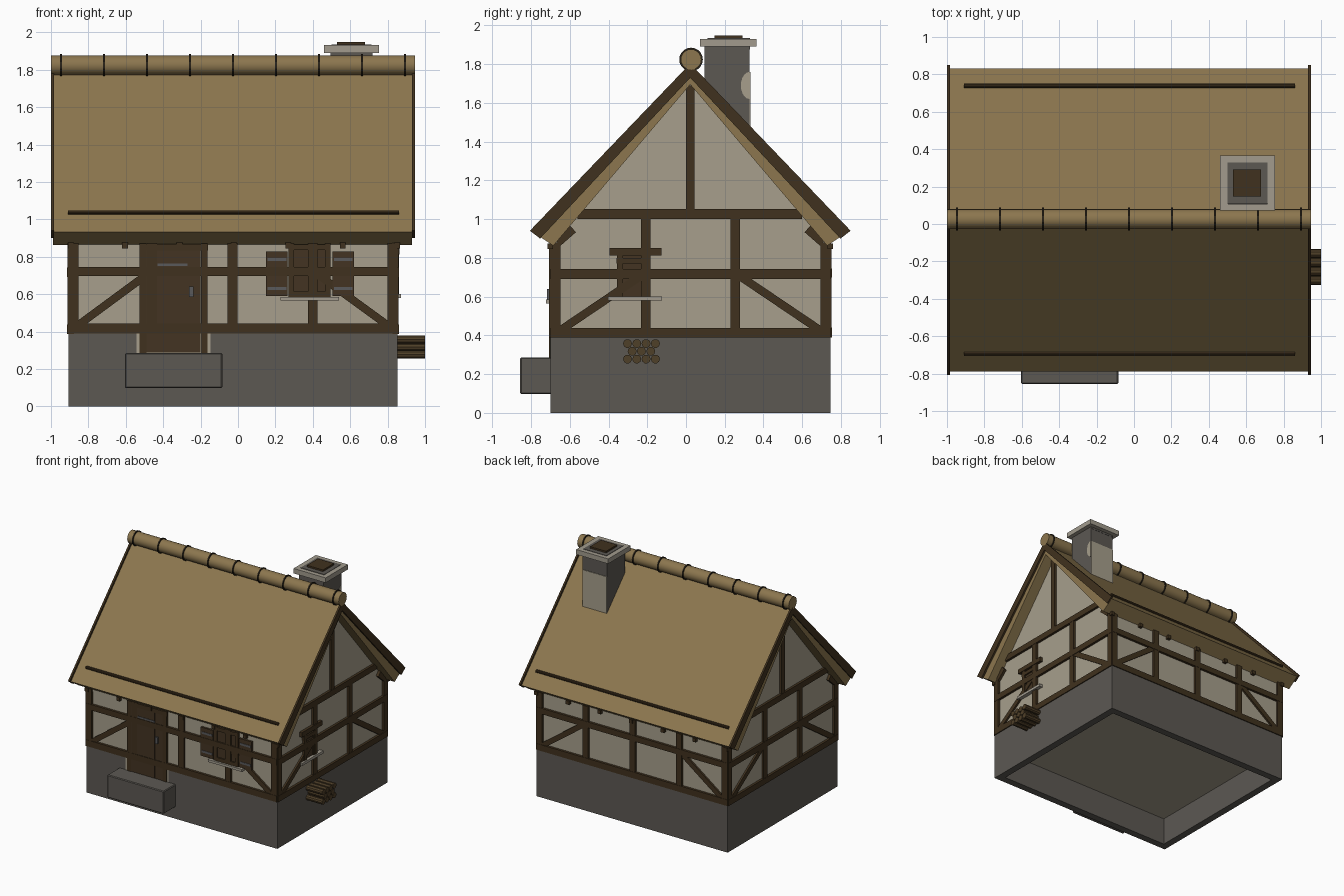
import bpy, bmesh, math
from mathutils import Matrix, Vector

if "Cube" in bpy.data.objects:
    bpy.data.objects.remove(bpy.data.objects["Cube"])


def material(name, r, g, b):
    m = bpy.data.materials.new(name)
    m.use_nodes = True
    m.diffuse_color = (r, g, b, 1)
    m.node_tree.nodes["Principled BSDF"].inputs["Base Color"].default_value = (r, g, b, 1)
    return m


THATCH = material("thatch straw", 0.262, 0.182, 0.077)
PLASTER = material("plaster", 0.385, 0.345, 0.262)
STONE = material("dark stone", 0.107, 0.098, 0.086)
PALE = material("pale stone", 0.36, 0.33, 0.27)
TIMBER = material("dark timber", 0.051, 0.031, 0.013)
PLANK = material("plank brown", 0.056, 0.034, 0.016)
LOG = material("log brown", 0.078, 0.05, 0.021)
IRON = material("iron", 0.10, 0.10, 0.105)
BINDING = material("black binding", 0.022, 0.016, 0.009)

# Outer wall planes and ridge line
X0, X1, Y0, Y1 = -0.905, 0.852, -0.70, 0.745
CY = 0.022


def finish(name, bm, mat, smooth=False):
    bmesh.ops.recalc_face_normals(bm, faces=bm.faces)
    me = bpy.data.meshes.new(name)
    bm.to_mesh(me)
    bm.free()
    me.materials.append(mat)
    if smooth:
        for p in me.polygons:
            p.use_smooth = True
        me.set_sharp_from_angle(angle=math.radians(35))
    ob = bpy.data.objects.new(name, me)
    bpy.context.scene.collection.objects.link(ob)
    return ob


def box(x0, x1, y0, y1, z0, z1):
    centre = Vector((x0 + x1, y0 + y1, z0 + z1)) / 2
    return Matrix.Translation(centre) @ Matrix.Diagonal((x1 - x0, y1 - y0, z1 - z0, 1))


def boxes(name, mat, mats):
    bm = bmesh.new()
    for m in mats:
        bmesh.ops.create_cube(bm, size=1, matrix=m)
    return finish(name, bm, mat)


def rods(name, mat, items, r, sides=16):
    # each item: x start, x end, y, z
    bm = bmesh.new()
    for x0, x1, y, z in items:
        m = Matrix.Translation(((x0 + x1) / 2, y, z)) @ Matrix.Rotation(math.pi / 2, 4, 'Y')
        bmesh.ops.create_cone(bm, cap_ends=True, segments=sides, radius1=r, radius2=r,
                              depth=x1 - x0, matrix=m)
    return finish(name, bm, mat, True)


def prism(name, mat, profile, x0, x1):
    # y-z profile extruded along x
    bm = bmesh.new()
    f = bm.faces.new([bm.verts.new((x0, y, z)) for y, z in profile])
    ext = bmesh.ops.extrude_face_region(bm, geom=[f])
    bmesh.ops.translate(bm, vec=(x1 - x0, 0, 0),
                        verts=[v for v in ext["geom"] if isinstance(v, bmesh.types.BMVert)])
    return finish(name, bm, mat)


def bar(side, u0, z0, u1, z1, w, out=0.006, d=0.035):
    # timber lying on a wall from (u0, z0) to (u1, z1)
    a, length = math.atan2(z1 - z0, u1 - u0), math.hypot(u1 - u0, z1 - z0)
    u, z = (u0 + u1) / 2, (z0 + z1) / 2
    if side in ("front", "back"):
        y = Y0 - out + d / 2 if side == "front" else Y1 + out - d / 2
        return (Matrix.Translation((u, y, z)) @ Matrix.Rotation(-a, 4, 'Y')
                @ Matrix.Diagonal((length, d, w, 1)))
    x = X0 - out + d / 2 if side == "left" else X1 + out - d / 2
    return (Matrix.Translation((x, u, z)) @ Matrix.Rotation(a, 4, 'X')
            @ Matrix.Diagonal((d, length, w, 1)))


# Hollow stone plinth
T = 0.06
boxes("stone_plinth", STONE, [
    box(X0, X1, Y0, Y0 + T, 0, 0.39), box(X0, X1, Y1 - T, Y1, 0, 0.39),
    box(X0, X0 + T, Y0 + T, Y1 - T, 0, 0.39), box(X1 - T, X1, Y0 + T, Y1 - T, 0, 0.39)])
boxes("floor", PLASTER, [box(X0 + T, X1 - T, Y0 + T, Y1 - T, 0.23, 0.36)])

# Plaster walls with gables
prism("plaster_walls", PLASTER,
      [(Y0 + .012, .36), (Y1 - .012, .36), (Y1 - .012, .875), (CY, 1.71), (Y0 + .012, .875)],
      X0 + .012, X1 - .012)

# Timber framing on the long walls
for side in ("front", "back"):
    parts = [bar(side, x, .39, x, .872, .052) for x in (-.88, -.46, -.03, .40, .825)]
    parts += [bar(side, X0, z, X1, z, w, .008) for z, w in ((.416, .052), (.722, .048))]
    parts += [bar(side, -.86, .43, -.48, .71, .042, .003), bar(side, .805, .43, .42, .71, .042, .003)]
    boxes(side + "_timber_frame", TIMBER, parts)

# Timber framing on the gables
for side in ("left", "right"):
    parts = [bar(side, y, .39, y, top, .05) for y, top in
             ((Y0 + .026, .88), (-.207, 1.03), (.255, 1.03), (Y1 - .026, .88))]
    parts += [bar(side, CY, 1.03, CY, 1.69, .046)]
    parts += [bar(side, a, z, b, z, .05, .008) for a, b, z in
              ((Y0, Y1, .413), (Y0, Y1, .717), (-.56, .60, 1.027))]
    for s in (-1, 1):
        parts += [bar(side, CY + s * .665, .43, CY + s * .25, .71, .042, .003),
                  bar(side, CY + s * .69, .885, CY + s * .61, .955, .06, .010)]
    boxes(side + "_timber_frame", TIMBER, parts)

# Rafter tails under the eaves
boxes("rafter_tails", TIMBER, [box(x - .015, x + .015, y - .014, y + .014, .845, .875)
                               for x in (-.895 + i * .291 for i in range(7)) for y in (Y0, Y1)])

# Thatched roof, thinner toward the ridge
half = [(.81, .932), (.707, .863)]
prism("thatched_roof", THATCH,
      [(CY, 1.78)] + [(CY + y, z) for y, z in half] + [(CY, 1.695)]
      + [(CY - y, z) for y, z in reversed(half)], -.99, .93)

# Verge boards along the gable edges
board = [(.828, .94), (.775, .9)]
for name, a, b in (("left_verge_board", .93, .945), ("right_verge_board", -1.0, -.985)):
    prism(name, TIMBER, [(CY, 1.803)] + [(CY + y, z) for y, z in board] + [(CY, 1.73)]
          + [(CY - y, z) for y, z in reversed(board)], a, b)

# Ridge roll, its bindings and the thatch poles
rods("ridge_roll", THATCH, [(-1.0, .945, CY + .004, 1.824)], .053, 20)
rods("ridge_bindings", BINDING, [(x - .005, x + .005, CY + .004, 1.824)
                                 for x in (-.947 + i * .23 for i in range(9))], .061, 20)
rods("thatch_poles", TIMBER, [(-.91, .86, CY + s * .717, 1.037) for s in (-1, 1)], .012, 10)

# Chimney with cap, flue and plaster patches
boxes("chimney_shaft", STONE, [box(.495, .72, .095, .328, 1.4, 1.89), box(.50, .715, .11, .33, 1.875, 1.934)])
cap = [box(.46, .755, y, y + .035, 1.89, 1.931) for y in (.073, .33)]
cap += [box(x, x + .042, .108, .33, 1.89, 1.931) for x in (.46, .713)]
boxes("chimney_cap", PALE, cap)
boxes("chimney_flue", TIMBER, [box(.53, .678, .148, .292, 1.89, 1.948)])
boxes("chimney_back_patch", PLASTER, [box(.497, .718, .325, .332, 1.42, 1.76)])
arc = [math.pi * i / 10 for i in range(11)]
prism("chimney_side_patch", PLASTER,
      [(.328 - .045 * math.sin(t), 1.69 + .07 * math.cos(t)) for t in arc], .716, .724)

# Door, surround and step
boxes("door_surround", PLASTER, [box(-.543, -.147, Y0 - .002, Y0 + .02, .285, .41)])
boxes("door_frame", TIMBER, [bar("front", x, .285, x, .87, .035, .007) for x in (-.508, -.18)]
      + [bar("front", -.525, .85, -.16, .85, .035, .007)])
boxes("door_planks", PLANK, [bar("front", x, .287, x, .86, .071, .004)
                             for x in (-.4535 + i * .0725 for i in range(4))])
boxes("door_iron", IRON, [bar("front", -.43, .757, -.27, .757, .014, .008),
                          bar("front", -.25, .585, -.25, .64, .022, .018)])
step = boxes("door_step", STONE, [box(-.604, -.084, -.856, Y0 + .01, .097, .286)])
bevel = step.modifiers.new("soft_edges", 'BEVEL')
bevel.width, bevel.segments = .006, 1

# Front window with shutters
boxes("front_window_frame", TIMBER, [bar("front", x, .585, x, .87, .03, .006) for x in (.285, .48)]
      + [bar("front", .27, z, .495, z, .03, .006) for z in (.60, .85)])
boxes("front_window_panes", PLANK, [bar("front", .27, .72, .495, .72, .26, -.004)])
boxes("shutters", PLANK, [bar("front", x + s * .029, .59, x + s * .029, .828, .057, .005)
                          for x in (.208, .562) for s in (-1, 1)])
boxes("shutter_iron", IRON, [bar("front", x - .05, z, x + .05, z, .018, .008)
                             for x in (.208, .562) for z in (.63, .785)])
boxes("front_window_sill", PALE, [box(.228, .54, Y0 - .022, Y0 + .02, .565, .585)])

# Gable window
boxes("gable_window_frame", TIMBER, [bar("right", -.395, .832, -.127, .832, .038, .012),
                                     bar("right", -.34, .60, -.34, .82, .03, .008),
                                     bar("right", -.205, .60, -.205, .82, .03, .008),
                                     bar("right", -.36, .785, -.19, .785, .03, .008)])
boxes("gable_window_panes", PLANK, [bar("right", -.34, .705, -.20, .705, .22, -.004)])
boxes("gable_window_sill", PALE, [box(X1 - .02, X1 + .02, -.403, -.125, .58, .602)])

# Stacked firewood against the gable
logs = [(X1 - .01, 1.0, -.302 + .048 * i + shift, z)
        for z, n, shift in ((.278, 4, 0), (.318, 3, .024), (.358, 4, 0)) for i in range(n)]
rods("firewood", LOG, logs, .023, 10)
